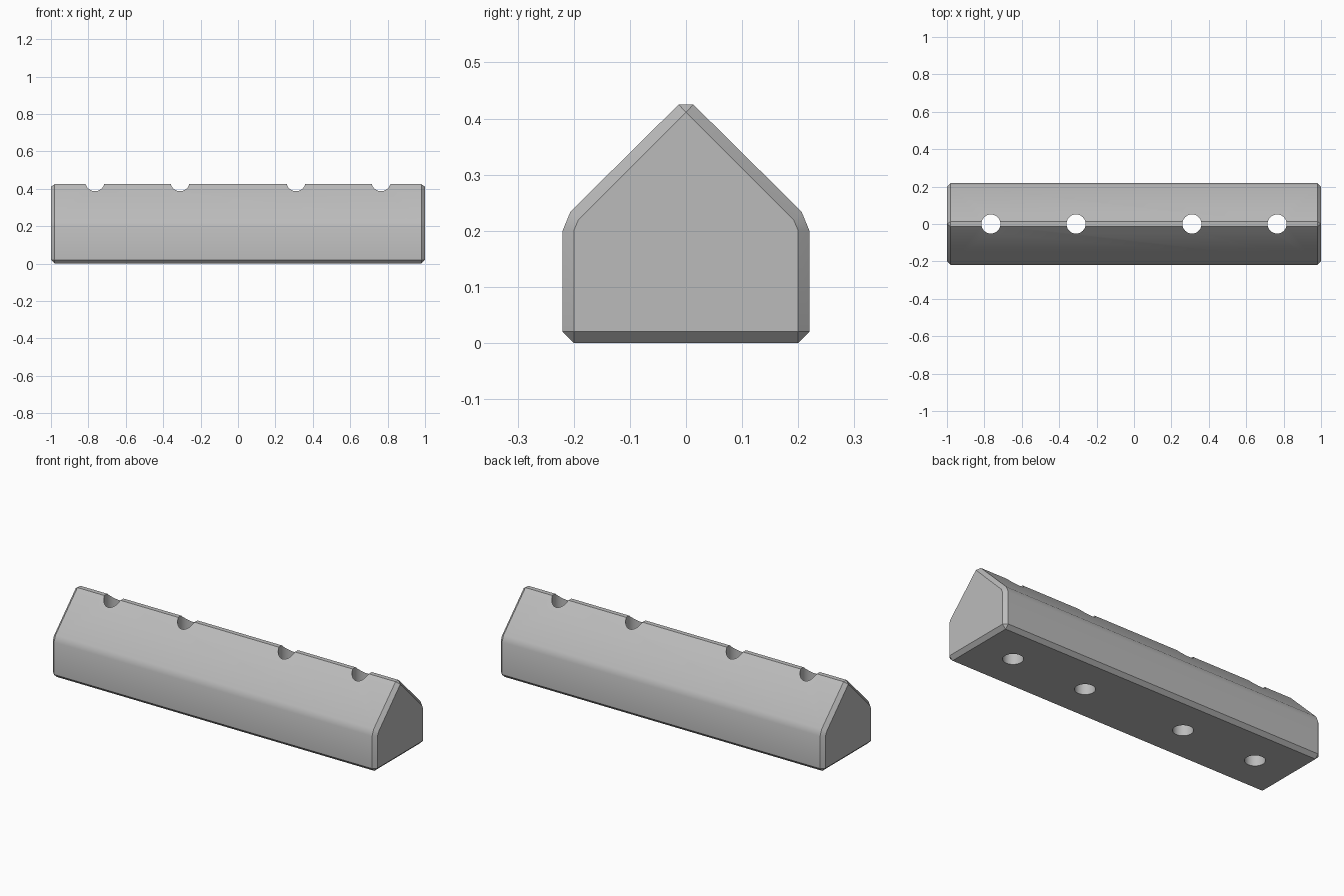
import bpy
import bmesh
import math
from mathutils import Matrix

cube = bpy.data.objects.get("Cube")
if cube:
    bpy.data.objects.remove(cube, do_unlink=True)

grey = bpy.data.materials.new("plain grey")
grey.use_nodes = True
colour = (0.5, 0.5, 0.5, 1)
grey.diffuse_color = colour
grey.node_tree.nodes["Principled BSDF"].inputs["Base Color"].default_value = colour


def make_object(name, bm):
    bmesh.ops.recalc_face_normals(bm, faces=bm.faces)
    mesh = bpy.data.meshes.new(name)
    bm.to_mesh(mesh)
    bm.free()
    obj = bpy.data.objects.new(name, mesh)
    mesh.materials.append(grey)
    bpy.context.collection.objects.link(obj)
    return obj


# Half profiles (y, z) of the gabled bar: full section, and the inset end face
full = [(0.2, 0), (0.22, 0.02), (0.22, 0.2), (0.206, 0.234), (0.013, 0.425)]
inset = [(0.2, 0.02), (0.2, 0.2), (0.2, 0.2), (0.192, 0.219), (0, 0.411)]
inset[1] = inset[0]


def ring(bm, x, half):
    outline = half + [(-y, z) for y, z in reversed(half)]
    return [bm.verts.new((x, y, z)) for y, z in outline]


# Bar with chamfered ends
bm = bmesh.new()
rings = [ring(bm, -1, inset), ring(bm, -0.98, full),
         ring(bm, 0.98, full), ring(bm, 1, inset)]
for a, b in zip(rings, rings[1:]):
    for i in range(len(a)):
        j = (i + 1) % len(a)
        bm.faces.new((a[i], a[j], b[j], b[i]))
bm.faces.new(rings[0])
bm.faces.new(rings[-1])
bmesh.ops.remove_doubles(bm, verts=bm.verts, dist=0.0005)
bar = make_object("gabled_bar", bm)

# Round vertical bolt holes
bm = bmesh.new()
for x in (-0.765, -0.31, 0.31, 0.765):
    bmesh.ops.create_cone(bm, cap_ends=True, segments=48, radius1=0.051,
                          radius2=0.051, depth=1,
                          matrix=Matrix.Translation((x, 0, 0.2)))
cutter = make_object("hole_cutter", bm)
cutter.hide_render = True

# Drill the holes, then drop the cutter
drill = bar.modifiers.new("bolt_holes", 'BOOLEAN')
drill.operation = 'DIFFERENCE'
drill.solver = 'EXACT'
drill.object = cutter
bpy.ops.object.select_all(action='DESELECT')
bar.select_set(True)
bpy.context.view_layer.objects.active = bar
bpy.ops.object.modifier_apply(modifier=drill.name)
bpy.data.objects.remove(cutter, do_unlink=True)

bpy.ops.object.shade_smooth_by_angle(angle=math.radians(30))
